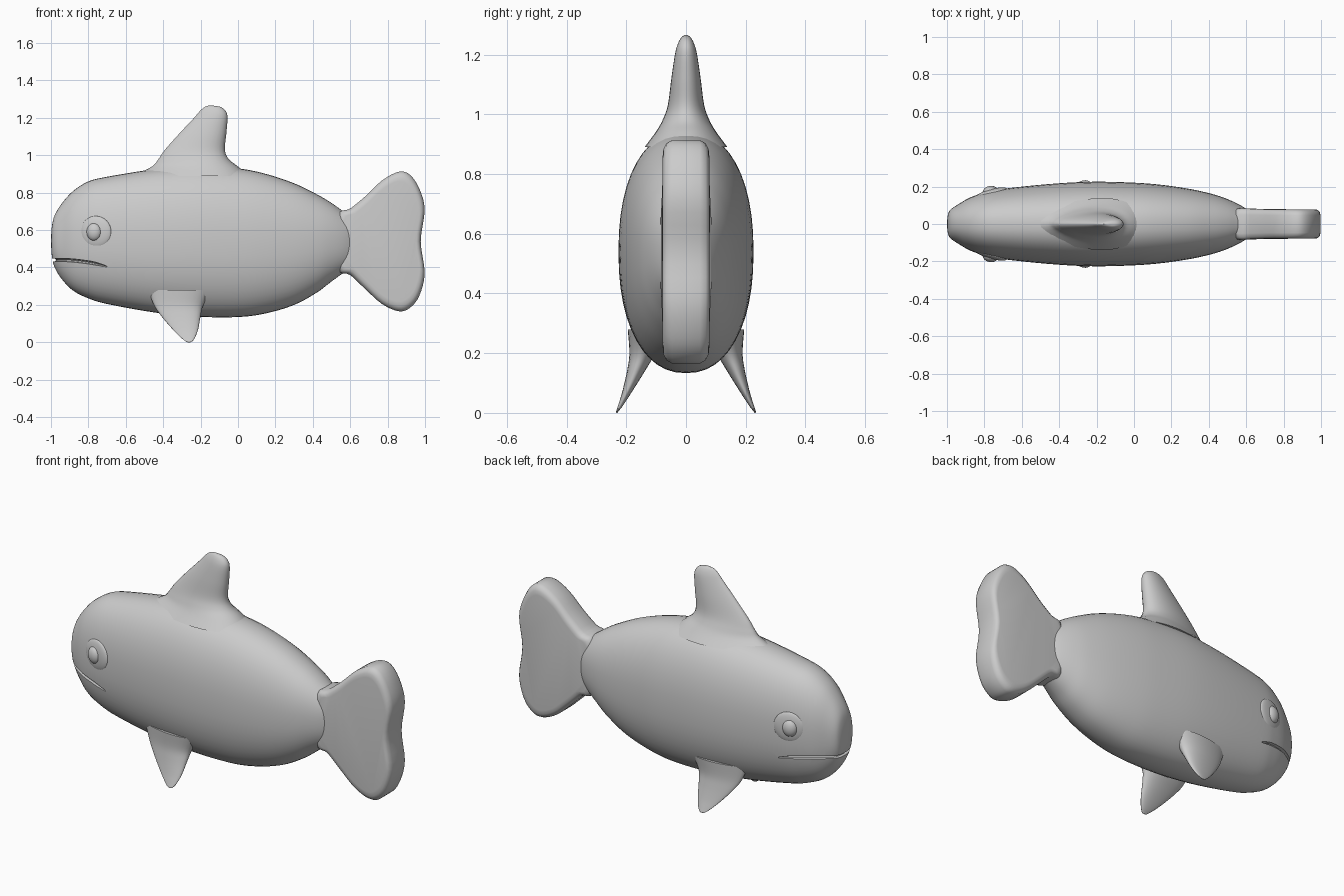
import bpy, bmesh, math
from mathutils import Vector

if "Cube" in bpy.data.objects:
    bpy.data.objects.remove(bpy.data.objects["Cube"])


def spline(pts, n, closed=False):
    """Catmull-Rom resampling of points of any dimension."""
    out, m = [], len(pts)
    get = (lambda i: pts[i % m]) if closed else (lambda i: pts[max(0, min(m - 1, i))])
    for i in range(m if closed else m - 1):
        a, b, c, d = (get(i + k) for k in (-1, 0, 1, 2))
        for j in range(n):
            t = j / n
            out.append(tuple(0.5 * (2 * q + (r - p) * t + (2 * p - 5 * q + 4 * r - s) * t * t
                             + (3 * q - p - 3 * r + s) * t ** 3) for p, q, r, s in zip(a, b, c, d)))
    if not closed:
        out.append(tuple(pts[-1]))
    return out


def loft(name, rings):
    bm = bmesh.new()
    vs = [[bm.verts.new(p) for p in r] for r in rings]
    n = len(vs[0])
    for a, b in zip(vs, vs[1:]):
        for i in range(n):
            bm.faces.new((a[i], a[(i + 1) % n], b[(i + 1) % n], b[i]))
    bm.faces.new(vs[0])
    bm.faces.new(vs[-1])
    bmesh.ops.recalc_face_normals(bm, faces=bm.faces)
    me = bpy.data.meshes.new(name)
    bm.to_mesh(me)
    bm.free()
    ob = bpy.data.objects.new(name, me)
    bpy.context.collection.objects.link(ob)
    return ob


def smooth(ob, angle=45):
    bpy.ops.object.select_all(action='DESELECT')
    ob.select_set(True)
    bpy.context.view_layer.objects.active = ob
    bpy.ops.object.shade_smooth_by_angle(angle=math.radians(angle))


# Body: x, top z, bottom z, half width
P = 2.25
stations = spline([(-1, .55, .54, .004), (-.995, .62, .46, .05), (-.98, .68, .40, .078),
                   (-.94, .745, .335, .105), (-.88, .81, .275, .14), (-.8, .86, .235, .168),
                   (-.7, .885, .205, .188), (-.45, .925, .16, .214), (-.22, .945, .137, .226),
                   (0, .93, .135, .221), (.15, .90, .155, .209), (.3, .85, .20, .187),
                   (.42, .792, .265, .16), (.5, .745, .325, .133), (.57, .695, .375, .1),
                   (.63, .66, .41, .06)], 5)


def sgn_pow(v):
    return math.copysign(abs(v) ** (2 / P), v)


def body_ring(s, n=48):
    x, t, b, w = s
    return [(x, w * sgn_pow(math.cos(a)), (t + b) / 2 + (t - b) / 2 * sgn_pow(math.sin(a)))
            for a in (2 * math.pi * i / n for i in range(n))]


def body_y(x, z):
    """Half width of the body surface at x, z."""
    for p, q in zip(stations, stations[1:]):
        if p[0] <= x <= q[0]:
            k = (x - p[0]) / (q[0] - p[0])
            t, b, w = (p[i] + (q[i] - p[i]) * k for i in (1, 2, 3))
            u = min(1, abs((z - (t + b) / 2) / ((t - b) / 2)))
            return w * (1 - u ** P) ** (1 / P)


body = loft("body", [body_ring(s) for s in stations])

# Mouth groove, cut along the surface
side = [(x, body_y(x, z), z) for x, z in ((-.7, .405), (-.76, .42), (-.82, .43), (-.88, .437),
                                          (-.93, .44), (-.96, .44), (-.98, .44))]
path = spline(side + [(-.991, 0, .44)] + [(x, -y, z) for x, y, z in reversed(side)], 3)
rings = []
for i, p in enumerate(path):
    d = Vector(path[min(i + 1, len(path) - 1)]) - Vector(path[max(i - 1, 0)])
    nrm = Vector((d.y, -d.x, 0)).normalized()
    k = min(1, .3 + .2 * min(i, len(path) - 1 - i))
    rings.append([Vector(p) + nrm * (.02 * k * math.cos(a)) + Vector((0, 0, .009 * k * math.sin(a)))
                  for a in (2 * math.pi * j / 8 for j in range(8))])
cutter = loft("mouth_cutter", rings)
cutter.hide_render = True
mod = body.modifiers.new("mouth", 'BOOLEAN')
mod.operation, mod.solver, mod.object = 'DIFFERENCE', 'EXACT', cutter
bpy.context.view_layer.objects.active = body
bpy.ops.object.modifier_apply(modifier=mod.name)
bpy.data.objects.remove(cutter)
smooth(body, 35)


def fin(name, levels, flip=1):
    """Horizontal sections: z, front x, back x, inner y, outer y."""
    rings = []
    for z, x0, x1, y0, y1 in spline(levels, 5):
        ring = []
        for i in range(28):
            a = 2 * math.pi * i / 28
            u = (1 + math.cos(a)) / 2
            taper = .55 + .45 * u
            ring.append((x0 + (x1 - x0) * u,
                         flip * ((y0 + y1) / 2 + (y1 - y0) / 2 * math.sin(a) * taper * 1.15), z))
        rings.append(ring)
    smooth(loft(name, rings), 60)


# Dorsal fin
fin("dorsal_fin", [(.89, -.56, .06, -.15, .15), (.94, -.46, .0, -.11, .11), (.98, -.425, -.05, -.085, .085),
                   (1.03, -.39, -.07, -.066, .066), (1.12, -.31, -.062, -.053, .053),
                   (1.2, -.235, -.056, -.04, .04), (1.235, -.205, -.065, -.03, .03),
                   (1.257, -.18, -.09, -.017, .017), (1.265, -.16, -.13, -.004, .004)])

# Paired lower fins
for label, f in (("left", 1), ("right", -1)):
    fin(label + "_lower_fin", [(.28, -.48, -.14, .07, .2), (.2, -.45, -.185, .1, .193),
                               (.14, -.41, -.2, .135, .2), (.07, -.35, -.213, .18, .215),
                               (.025, -.305, -.23, .21, .228), (.005, -.28, -.245, .226, .234),
                               (0, -.27, -.255, .229, .233)], f)

# Tail: rounded slab
outline = spline([(.53, .67), (.6, .715), (.68, .78), (.77, .865), (.86, .912), (.92, .895),
                  (.97, .82), (.998, .71), (.977, .54), (.998, .37), (.97, .25), (.92, .185),
                  (.86, .166), (.77, .205), (.68, .285), (.6, .36), (.53, .40)], 4, closed=True)
tail_rings = []
for y, s in ((-1, .86), (-.97, .92), (-.85, .97), (-.6, 1), (.6, 1), (.85, .97), (.97, .92), (1, .86)):
    tail_rings.append([(.8 + (x - .8) * s, y * (.078 + .03 * max(0, .75 - x)), .54 + (z - .54) * s)
                       for x, z in outline])
smooth(loft("tail", tail_rings), 50)

# Eyes: soft socket bulge and eyeball
for label, f in (("left", 1), ("right", -1)):
    y = body_y(-.77, .59)
    for part, r, dx, out in (("eye_socket", (.085, .02, .085), .01, -.008),
                             ("eye", (.04, .028, .047), 0, 0)):
        bpy.ops.mesh.primitive_uv_sphere_add(segments=24, ring_count=16,
                                             location=(-.77 + dx, f * (y + out), .59),
                                             rotation=(0, 0, f * .25))
        ob = bpy.context.object
        ob.name = label + "_" + part
        ob.scale = r
        smooth(ob)
